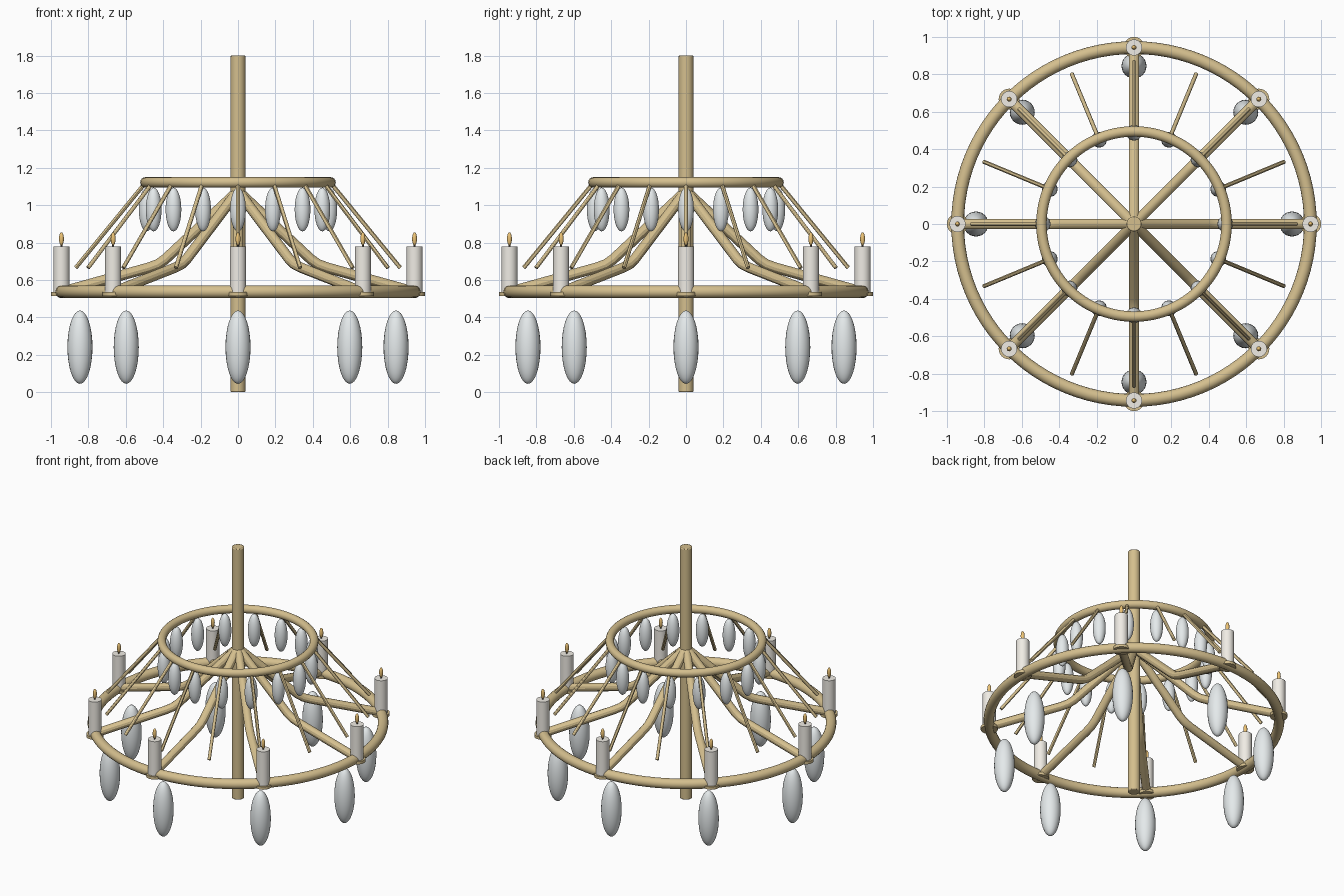
import bpy
from math import sin, cos, pi
from mathutils import Vector

if "Cube" in bpy.data.objects:
    bpy.data.objects.remove(bpy.data.objects["Cube"])


def make_mat(name, rgb):
    m = bpy.data.materials.new(name)
    m.diffuse_color = (*rgb, 1)
    m.use_nodes = True
    m.node_tree.nodes["Principled BSDF"].inputs["Base Color"].default_value = m.diffuse_color
    return m


BRASS = make_mat("brass", (0.66, 0.52, 0.27))
WAX = make_mat("wax", (0.87, 0.84, 0.78))
GLASS = make_mat("crystal", (0.78, 0.82, 0.83))
FLAME = make_mat("flame", (0.85, 0.55, 0.18))
WICK = make_mat("wick", (0.1, 0.08, 0.06))


def finish(name, mat):
    o = bpy.context.object
    o.name = name
    o.data.materials.append(mat)
    bpy.ops.object.shade_smooth_by_angle()
    return o


def polar(r, a, z):
    return Vector((r * cos(a), r * sin(a), z))


def cylinder(name, r, x, y, z0, z1, mat, bevel=0):
    bpy.ops.mesh.primitive_cylinder_add(vertices=32, radius=r, depth=z1 - z0,
                                        location=(x, y, (z0 + z1) / 2))
    o = finish(name, mat)
    if bevel:
        b = o.modifiers.new("bevel", 'BEVEL')
        b.width = bevel
        b.segments = 2


def drop(name, r, half, p, mat):
    bpy.ops.mesh.primitive_uv_sphere_add(segments=24, ring_count=16, radius=1, location=p)
    bpy.context.object.scale = (r, r, half)
    finish(name, mat)


def ring(name, r, tube, z):
    bpy.ops.mesh.primitive_torus_add(major_radius=r, minor_radius=tube, major_segments=96,
                                     minor_segments=16, location=(0, 0, z))
    finish(name, BRASS)


def tube(name, pts, r):
    c = bpy.data.curves.new(name, 'CURVE')
    c.dimensions = '3D'
    c.bevel_depth = r
    c.bevel_resolution = 4
    c.use_fill_caps = True
    s = c.splines.new('POLY')
    s.points.add(len(pts) - 1)
    for sp, p in zip(s.points, pts):
        sp.co = (*p, 1)
    o = bpy.data.objects.new(name, c)
    bpy.context.collection.objects.link(o)
    # turn the swept curve into a mesh
    bpy.ops.object.select_all(action='DESELECT')
    o.select_set(True)
    bpy.context.view_layer.objects.active = o
    bpy.ops.object.convert(target='MESH')
    finish(name, BRASS)


# central stem and the two rings
cylinder("stem", 0.04, 0, 0, 0, 1.8, BRASS, 0.006)
ring("upper_ring", 0.495, 0.028, 1.122)
ring("lower_ring", 0.943, 0.034, 0.537)

# eight bent arms, each with a candle and a large hanging crystal
for i in range(8):
    a = i * pi / 4
    tube("arm", [polar(0.0, a, 1.075), polar(0.39, a, 0.71), polar(0.43, a, 0.683),
                 polar(0.48, a, 0.665), polar(0.94, a, 0.537)], 0.028)
    x, y, _ = polar(0.944, a, 0)
    cylinder("drip_dish", 0.056, x, y, 0.515, 0.535, BRASS)
    cylinder("candle", 0.043, x, y, 0.53, 0.78, WAX)
    cylinder("wick", 0.005, x, y, 0.78, 0.80, WICK)
    drop("flame", 0.013, 0.035, (x, y, 0.82), FLAME)
    drop("large_crystal", 0.067, 0.196, polar(0.845, a, 0.241), GLASS)

# sixteen slanted rods and small crystals under the upper ring
for i in range(16):
    a = i * pi / 8
    tube("rod", [polar(0.495, a, 1.12), polar(0.868, a, 0.665)], 0.011)
    drop("small_crystal", 0.042, 0.117, polar(0.488, a, 0.977), GLASS)
